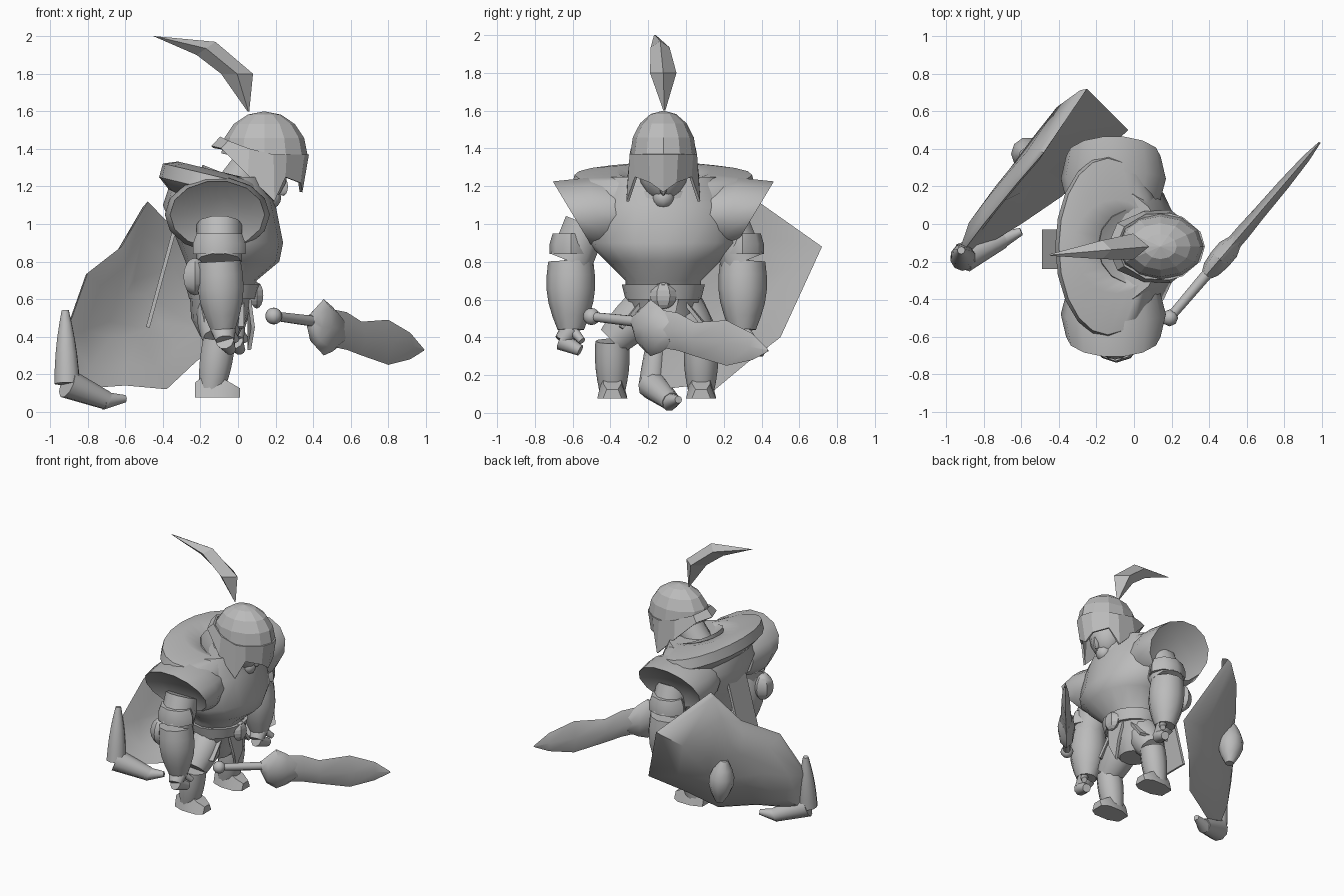
import bpy, bmesh
from math import sin, cos, pi, tau, radians
from mathutils import Vector, Matrix

cube = bpy.data.objects.get("Cube")
if cube:
    bpy.data.objects.remove(cube, do_unlink=True)

MID = -.12  # centre line of the figure, which looks along +x

shade = .5
grey = bpy.data.materials.new("plain grey")
grey.use_nodes = True
grey.diffuse_color = (shade, shade, shade, 1)
grey.node_tree.nodes["Principled BSDF"].inputs["Base Color"].default_value = grey.diffuse_color


def finish(name, bm, smooth=True, thickness=None):
    """Turn a bmesh into a named object, smooth or faceted, solid or thickened."""
    bmesh.ops.recalc_face_normals(bm, faces=bm.faces)
    mesh = bpy.data.meshes.new(name)
    bm.to_mesh(mesh)
    bm.free()
    mesh.materials.append(grey)
    obj = bpy.data.objects.new(name, mesh)
    bpy.context.collection.objects.link(obj)
    if smooth:
        bpy.ops.object.select_all(action='DESELECT')
        obj.select_set(True)
        bpy.context.view_layer.objects.active = obj
        bpy.ops.object.shade_smooth_by_angle(angle=radians(45))
    if thickness:
        modifier = obj.modifiers.new("thickness", 'SOLIDIFY')
        modifier.thickness = thickness
        modifier.offset = 0
    return obj


def loft(name, rings, smooth=True):
    """Skin a list of equal point rings and cap both ends."""
    bm = bmesh.new()
    rows = [[bm.verts.new(point) for point in ring] for ring in rings]
    for lower, upper in zip(rows, rows[1:]):
        for i in range(len(lower)):
            bm.faces.new((lower[i - 1], lower[i], upper[i], upper[i - 1]))
    bm.faces.new(rows[0])
    bm.faces.new(rows[-1])
    return finish(name, bm, smooth)


def circle(sides):
    return [(cos(tau * i / sides), sin(tau * i / sides)) for i in range(sides)]


def stack(name, sections, sides=16, tilt=0):
    """Level ellipses on the centre line: x, z, depth, width; tilt lowers the front."""
    return loft(name, [[(x + depth * c, MID + width * s, z - tilt * depth * c)
                        for c, s in circle(sides)] for x, z, depth, width in sections])


def limb(name, start, end, first, last, swell=0, wide=1, sides=10, steps=5):
    """Straight tapered limb whose middle swells by a sine rule."""
    start, end = Vector(start), Vector(end)
    turn = (end - start).to_track_quat('Z', 'Y')
    rings = []
    for step in range(steps + 1):
        t = step / steps
        radius = first + (last - first) * t + swell * sin(pi * t)
        rings.append([start.lerp(end, t) + turn @ Vector((radius * c, radius * wide * s, 0))
                      for c, s in circle(sides)])
    return loft(name, rings)


def ball(name, centre, size, sides=10, smooth=True, cut=None):
    """Scaled sphere, optionally cut off below a plane (point, normal)."""
    bm = bmesh.new()
    bmesh.ops.create_uvsphere(bm, u_segments=sides, v_segments=8, radius=1,
                              matrix=Matrix.LocRotScale(Vector(centre), None, Vector(size)))
    if cut:
        bmesh.ops.bisect_plane(bm, geom=bm.verts[:] + bm.edges[:] + bm.faces[:],
                               clear_inner=True, plane_co=cut[0], plane_no=cut[1])
    return finish(name, bm, smooth)


def plate(name, points):
    """Thin flat panel from an outline."""
    bm = bmesh.new()
    bm.faces.new([bm.verts.new(point) for point in points])
    return finish(name, bm, False, .02)


# Narrow waist and hunched chest
stack("torso", [(-.1, .4, .1, .1), (-.1, .5, .15, .2), (-.08, .7, .18, .2), (-.03, .8, .25, .3),
                (-.04, .9, .28, .4), (-.1, 1.1, .3, .4), (-.1, 1.25, .25, .3)])
stack("belt", [(-.08, .6, .18, .2), (-.08, .68, .2, .22)])
ball("buckle", (.1, MID, .62), (.04, .07, .07), 6, False)
plate("front_flap", [(.06, MID - .08, .6), (.06, MID + .08, .6), (.08, MID + .05, .45),
                     (.06, MID, .33), (.08, MID - .05, .45)])

# Layered shoulder mantle with an open collar
stack("mantle", [(-.1, 1.1, .25, .4), (-.13, 1.18, .29, .49), (-.14, 1.26, .26, .47),
                 (-.1, 1.28, .22, .25), (-.03, 1.25, .17, .18), (0, 1.15, .1, .1)], 20, .24)
stack("inner_collar", [(0, 1.1, .2, .24), (0, 1.24, .19, .2), (0, 1.2, .1, .1)], 14, .4)

for label, side, arm_y, arm_x, leg_y in (("right", -1, -.61, -.1, -.39), ("left", 1, .3, -.05, .08)):
    # Shoulder guard whose outer rim flares up and out
    rings = []
    for reach, radius, lean in (.2, .17, 0), (.36, .2, .2), (.48, .18, .6), (.44, .1, .6):
        rings.append([(-.11 + 1.4 * radius * c, MID + side * (reach + lean * radius * s),
                       1.05 + radius * s) for c, s in circle(14)])
    loft(label + "_shoulder_guard", rings)

    # Arm with a heavy forearm, cuff and elbow guard
    shoulder = (arm_x, arm_y - side * .08, 1)
    elbow = (arm_x, arm_y, .8)
    wrist = (arm_x + .02, arm_y, .44)
    limb(label + "_upper_arm", shoulder, elbow, .12, .12)
    limb(label + "_forearm", elbow, wrist, .12, .07, .03)
    limb(label + "_cuff", (arm_x, arm_y, .95), (arm_x, arm_y, .84), .12, .14, .01, .8, 8, 2)
    ball(label + "_elbow_guard", (arm_x - .13, arm_y, .72), (.07, .08, .1), 6)

    # Half-open hand
    palm = (arm_x + .03, arm_y - .05, .38)
    limb(label + "_palm", wrist, palm, .07, .05, 0, .8)
    limb(label + "_fingers", palm, (arm_x + .06, arm_y + .05, .33), .05, .03)
    limb(label + "_thumb", (arm_x + .04, arm_y, .45), (arm_x + .09, arm_y + .06, .38), .03, .02)

    # Leg, boot and hip cloth
    hip = (-.1, MID + side * .1, .55)
    knee = (-.1, leg_y, .38)
    ankle = (-.14, leg_y, .12)
    limb(label + "_thigh", hip, knee, .12, .09, .01)
    limb(label + "_shin", knee, ankle, .09, .07, .01)
    rings = []
    for x, width, height in (-.23, .05, .08), (-.15, .08, .14), (-.04, .08, .08), (.01, .05, .05):
        rings.append([(x, leg_y + width * across, .075 + height * up)
                      for across, up in ((-1, 0), (1, 0), (.6, 1), (-.6, 1))])
    loft(label + "_boot", rings)
    plate(label + "_hip_flap", [(.03, MID + side * .1, .6), (-.2, MID + side * .2, .6),
                                (-.18, MID + side * .27, .45), (.03, MID + side * .22, .45)])

# Neck and face
limb("neck", (-.05, MID, 1.15), (.1, MID, 1.36), .11, .1)
ball("face", (.14, MID, 1.28), (.13, .13, .16))
ball("jaw", (.17, MID, 1.14), (.06, .06, .06), 8)
ball("nose", (.24, MID, 1.2), (.03, .02, .05), 6)

# Faceted helmet bowl, cut along a sloping rim
ball("helmet_bowl", (.14, MID, 1.37), (.23, .175, .23), 12, False,
     ((.14, MID, 1.33), (.2, 0, 1)))

# Band round the bowl: neck flare, cheek guards and pointed brow
bm = bmesh.new()
for side in (-1, 1):
    columns = []
    for angle, height, bottom, flare in ((180, 1.46, 1.41, 1.2), (145, 1.44, 1.4, 1.2), (110, 1.4, 1.26, 1.1),
                                         (78, 1.37, 1.12, 1.1), (60, 1.37, 1.25, .95),
                                         (25, 1.37, 1.22, .9), (0, 1.37, 1.17, .85)):
        c, s = cos(radians(angle)), side * sin(radians(angle))
        columns.append([bm.verts.new((.14 + .23 * c * k, MID + .175 * s * k, z))
                        for k, z in ((1, height), (flare, bottom))])
    for near, far in zip(columns, columns[1:]):
        bm.faces.new(near + far[::-1])
bmesh.ops.remove_doubles(bm, verts=bm.verts, dist=.001)
finish("helmet_band", bm, False, .015)

# Swept plume of diamond sections: front edge, back edge, half width
rings = []
for front_x, front_z, back_x, back_z, half in ((.06, 1.6, .05, 1.6, .005), (.08, 1.8, -.09, 1.8, .07),
                                               (-.12, 1.97, -.22, 1.9, .05), (-.44, 2, -.45, 2, .005)):
    middle_x, middle_z = (front_x + back_x) / 2, (front_z + back_z) / 2
    y = MID + .1 * middle_x
    rings.append([(front_x, y, front_z), (middle_x, y + half, middle_z),
                  (back_x, y, back_z), (middle_x, y - half, middle_z)])
loft("plume", rings, False)

# Strip hanging behind the back
plate("back_strip", [(-.33, -.24, 1), (-.33, -.03, 1), (-.48, -.03, .45), (-.48, -.24, .45)])

# Large ragged shield: the outline shrinks inwards as it bulges outwards
outline = [Vector(point) for point in (
    (-.48, .38, 1.12), (-.25, .72, .88), (-.03, .5, .4), (-.22, .33, .27), (-.38, .15, .12),
    (-.6, 0, .14), (-.88, -.17, .12), (-.92, -.16, .4), (-.8, 0, .74), (-.62, .22, .88))]
centre = sum(outline, Vector()) / len(outline)
outward = Vector((-.8, .6, .1))
loft("shield", [[centre + (point - centre) * scale + outward * bulge for point in outline]
                for scale, bulge in ((.3, .06), (.7, .02), (1, 0), (.95, .03), (.7, .1), (.35, .14))])
limb("shield_boss", (-.55, .38, .3), (-.58, .37, .62), .03, .03, .06)

# Hooked horn running round the lower corner of the shield
bend = (-.91, -.18, .15)
limb("hook_upper", (-.92, -.14, .54), bend, .02, .07, .01)
limb("hook_lower", bend, (-.7, -.08, .06), .08, .05)
limb("hook_tip", (-.72, -.09, .06), (-.6, -.04, .07), .05, .02)

# Broad sword floating in front, with its blade upright
along = Vector((.65, .76, 0))
across = Vector((.76, -.65, 0))
pommel = Vector((.19, -.5, .51))
grip_end = Vector((.42, -.23, .48))
ball("sword_pommel", pommel, (.045, .045, .045), 8)
limb("sword_grip", pommel, grip_end, .025, .03)


def sword_part(name, sections, sides):
    """Upright sections along the sword: distance, height of middle, half height, half thickness."""
    loft(name, [[Vector((pommel.x, pommel.y, z)) + along * distance + across * thick * c
                 + Vector((0, 0, tall * s)) for c, s in circle(sides)]
                for distance, z, tall, thick in sections])


sword_part("sword_guard", [(.3, .48, .04, .03), (.34, .45, .1, .05), (.41, .45, .15, .06),
                           (.48, .44, .12, .06), (.56, .43, .07, .03)], 8)
sword_part("sword_blade", [(.45, .45, .1, .04), (.6, .43, .1, .04), (.72, .39, .09, .035),
                           (.94, .37, .12, .03), (1.12, .35, .07, .02), (1.23, .33, .005, .005)], 4)
